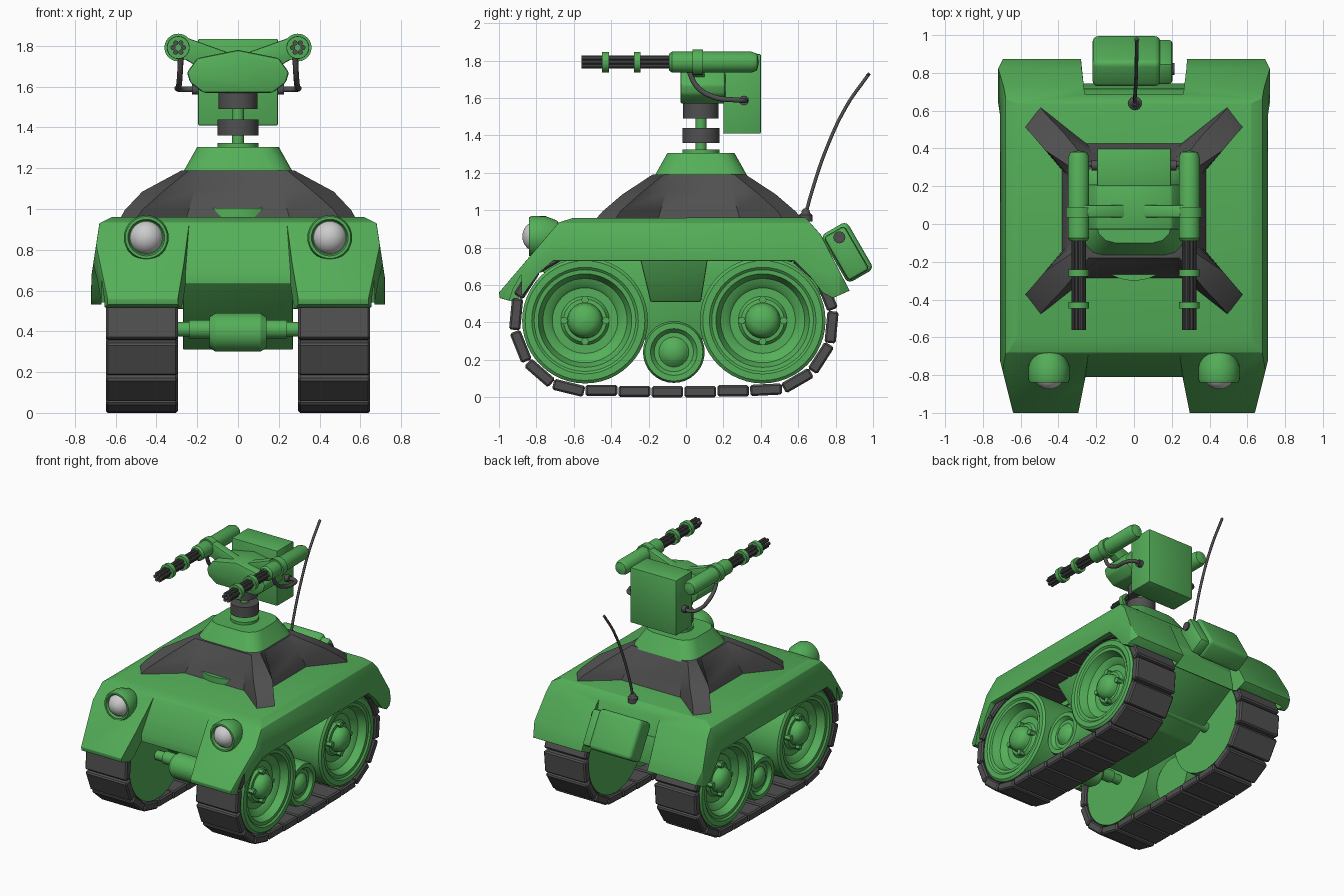
import bpy, bmesh
from math import sin, cos, pi, radians
from mathutils import Vector, Matrix

if "Cube" in bpy.data.objects:
    bpy.data.objects.remove(bpy.data.objects["Cube"])


def material(name, color):
    m = bpy.data.materials.new(name)
    m.diffuse_color = color
    m.use_nodes = True
    m.node_tree.nodes["Principled BSDF"].inputs["Base Color"].default_value = m.diffuse_color
    return m


GREEN = material("green_paint", (0.09, 0.43, 0.1, 1))
DARK = material("dark_metal", (0.08, 0.08, 0.08, 1))
LENS = material("lens_glass", (0.6, 0.6, 0.6, 1))


def activate(ob):
    bpy.ops.object.select_all(action='DESELECT')
    ob.select_set(True)
    bpy.context.view_layer.objects.active = ob


def finish(name, bm, mat, bevel=0.0, segs=2):
    bmesh.ops.remove_doubles(bm, verts=bm.verts[:], dist=1e-5)
    bmesh.ops.recalc_face_normals(bm, faces=bm.faces[:])
    if bevel:
        sharp = [e for e in bm.edges if e.calc_face_angle(0) > radians(25)]
        bmesh.ops.bevel(bm, geom=sharp, offset=bevel, segments=segs, profile=0.5,
                        affect='EDGES', clamp_overlap=True)
    me = bpy.data.meshes.new(name)
    bm.to_mesh(me)
    bm.free()
    ob = bpy.data.objects.new(name, me)
    bpy.context.collection.objects.link(ob)
    if mat:
        me.materials.append(mat)
    activate(ob)
    bpy.ops.object.shade_smooth_by_angle(angle=radians(32))
    return ob


def loft(rings):
    """Skin closed rings of equal length and cap both ends."""
    bm = bmesh.new()
    vs = [[bm.verts.new(p) for p in r] for r in rings]
    n = len(vs[0])
    for a, b in zip(vs, vs[1:]):
        for i in range(n):
            bm.faces.new((a[i], a[(i + 1) % n], b[(i + 1) % n], b[i]))
    bm.faces.new(vs[0])
    bm.faces.new(vs[-1])
    return bm


def side_prism(pts, x0, x1):
    """Side profile (y, z) swept from x0 to x1; either may be a function of (y, z)."""
    f = lambda x, p: x(*p) if callable(x) else x
    return loft([[(f(x, p), *p) for p in pts] for x in (x0, x1)])


def lathe(name, prof, at, axis, mat, n=32, flip=1):
    """Profile of (radius, height) turned about an axis through the point at."""
    rings = []
    for r, h in prof:
        r = max(r, 1e-4)
        ring = []
        for i in range(n):
            c, s = r * cos(2 * pi * i / n), r * sin(2 * pi * i / n)
            o = {'X': (h * flip, c, s), 'Y': (c, h, s), 'Z': (c, s, h)}[axis]
            ring.append(Vector(at) + Vector(o))
        rings.append(ring)
    return finish(name, loft(rings), mat)


def rod(name, at, axis, r, a, b, mat, n=24):
    return lathe(name, [(r, a), (r, b)], at, axis, mat, n)


def box(name, size, at, mat, bevel=0.01, tilt=0, segs=2):
    bm = bmesh.new()
    m = Matrix.Translation(at) @ Matrix.Rotation(tilt, 4, 'X') @ Matrix.Diagonal((*size, 1))
    bmesh.ops.create_cube(bm, size=1, matrix=m)
    return finish(name, bm, mat, bevel, segs)


def cable(name, pts, r, mat):
    cu = bpy.data.curves.new(name, 'CURVE')
    cu.dimensions = '3D'
    cu.bevel_depth, cu.bevel_resolution, cu.use_fill_caps = r, 3, True
    sp = cu.splines.new('BEZIER')
    sp.bezier_points.add(len(pts) - 1)
    for bp, p in zip(sp.bezier_points, pts):
        bp.co = p
        bp.handle_left_type = bp.handle_right_type = 'AUTO'
    ob = bpy.data.objects.new(name, cu)
    bpy.context.collection.objects.link(ob)
    cu.materials.append(mat)
    activate(ob)
    bpy.ops.object.convert(target='MESH')


def cut(ob, bm):
    cutter = finish("cutter", bm, None)
    cutter.hide_render = True
    mod = ob.modifiers.new("cut", 'BOOLEAN')
    mod.operation, mod.object, mod.solver = 'DIFFERENCE', cutter, 'EXACT'
    activate(ob)
    bpy.ops.object.modifier_apply(modifier=mod.name)
    bpy.data.objects.remove(cutter)


FRONT, REAR, WZ = -0.54, 0.41, 0.41   # wheel centres


def track_path(s, r):
    """Point and heading on the loop round both wheels, s in 0..1."""
    run, arc = REAR - FRONT, pi * r
    d = s * 2 * (run + arc)
    if d < run:
        return FRONT + d, WZ - r - 0.011 * sin(pi * d / run), 0
    if d < run + arc:
        a = (d - run) / r
        return REAR + r * sin(a), WZ - r * cos(a), a
    if d < 2 * run + arc:
        return REAR - (d - run - arc), WZ + r, pi
    a = (d - 2 * run - arc) / r
    return FRONT - r * sin(a), WZ + r * cos(a), pi + a


# Upper hull with fenders
shell = side_prism([(-1, .56), (-.68, .935), (-.6, .96), (.64, .96), (.72, .87), (.875, .57),
                    (.785, .53), (.73, .56), (.66, .65), (.58, .73), (-.71, .73), (-.79, .66),
                    (-.87, .55), (-.92, .51), (-.995, .53)], -.72, .72)
for sx in (-1, 1):
    for co, no in [((.68, 0, .93), (.23, 0, .035)), ((.62, 0, .96), (.03, 0, .06)),
                   ((.72, -.68, 0), (.32, -.08, 0)), ((.72, .82, 0), (.1, .05, 0))]:
        bmesh.ops.bisect_plane(shell, geom=shell.verts[:] + shell.edges[:] + shell.faces[:],
                               plane_co=(co[0] * sx, co[1], co[2]), plane_no=(no[0] * sx, no[1], no[2]),
                               clear_outer=True)
        bmesh.ops.holes_fill(shell, edges=[e for e in shell.edges if e.is_boundary], sides=0)
hull = finish("upper_hull", shell, GREEN, 0.01)
for sx in (-1, 1):
    well = [track_path(i / 60, .42)[:2] for i in range(60)]
    cut(hull, side_prism(well, sx * .285, sx * .67))
flare = lambda y, z: .235 + .2 * max(0, abs(y) - .7)
cut(hull, side_prism([(-.648, 1.0), (-.81, .69), (-.81, .4), (-1.2, .4), (-1.2, 1.0)],
                     lambda y, z: -flare(y, z), flare))
rear_flare = lambda y, z: .3 - .2 * max(0, .88 - y)
cut(hull, side_prism([(.67, 1.0), (.745, .6), (.745, .4), (1.2, .4), (1.2, 1.0)],
                     lambda y, z: -rear_flare(y, z), rear_flare))
activate(hull)
bpy.ops.object.shade_smooth_by_angle(angle=radians(40))

# Lower hull and its side brackets
finish("lower_hull", side_prism([(-.8, .7), (-.32, .31), (.3, .31), (.74, .56), (.72, .76), (-.76, .76)],
                                -.27, .27), GREEN, 0.008)
for sx in (-1, 1):
    finish("side_bracket", side_prism([(-.25, .76), (-.19, .51), (.08, .51), (.12, .76)],
                                      sx * .25, lambda y, z: sx * (.36 if z < .6 else .5)), GREEN, 0.008)

# Grey cross-shaped armour: rings built from one quadrant each
quads = [[(.385, .22, .95), (.58, .45, .95), (.5, .555, .95), (.255, .36, .95)],
         [(.37, .205, 1.0), (.555, .42, .995), (.47, .515, .995), (.24, .34, 1.0)],
         [(.33, .175, 1.1), (.47, .32, 1.085), (.37, .41, 1.085), (.21, .29, 1.1)],
         [(.275, .14, 1.19), (.275, .19, 1.19), (.24, .25, 1.19), (.18, .25, 1.19)]]
rings = []
for q in quads:
    ring = []
    for sx, sy in ((1, 1), (-1, 1), (-1, -1), (1, -1)):
        ring += [(sx * x, .07 + sy * y, z) for x, y, z in (q if sx * sy > 0 else q[::-1])]
    rings.append(ring)
finish("cross_armour", loft(rings), DARK)
rod("front_hatch", (0, -.05, 0), 'Z', .25, .94, 1.005, GREEN, 40)

# Turret base and post
turret = loft([[(sx * hx, .08 + sy * hy, z) for sx, sy in ((1, 1), (-1, 1), (-1, -1), (1, -1))]
               for hx, hy, z in ((.27, .25, 1.18), (.2, .18, 1.305))])
up = [e for e in turret.edges if abs(e.verts[0].co.z - e.verts[1].co.z) > .05]
bmesh.ops.bevel(turret, geom=up, offset=.09, segments=3, profile=.5, affect='EDGES')
finish("turret_base", turret, GREEN)
C = (0, .08, 0)
rod("turret_cap", C, 'Z', .1, 1.3, 1.325, GREEN)
rod("turret_post", C, 'Z', .03, 1.3, 1.6, GREEN)
rod("lower_collar", C, 'Z', .1, 1.36, 1.44, DARK)
rod("upper_collar", C, 'Z', .095, 1.49, 1.58, DARK)

# Gun cradle, ammunition box, arms
cradle = [(-.17, 1.57), (.17, 1.57), (.235, 1.62), (.25, 1.67), (.2, 1.74), (0, 1.78), (-.2, 1.74),
          (-.25, 1.67), (-.235, 1.62)]
finish("gun_cradle", loft([[(x, y, z) for x, z in cradle] for y in (-.03, .21)]), GREEN, 0.012)
box("ammunition_box", (.39, .2, .425), (0, .3, 1.622), GREEN, 0.006)
for sx in (-1, 1):
    arm = [(.04, 1.765), (.25, 1.84), (.29, 1.84), (.29, 1.75), (.2, 1.70), (.04, 1.68)]
    finish("gun_arm", loft([[(sx * x, y, z) for x, z in arm] for y in (.035, .1)]), GREEN, 0.008)
    g = (sx * .293, 0, 1.792)
    lathe("gun_body", [(0, -.09), (.045, -.09), (.056, -.075), (.056, .35), (.045, .38), (0, .39)],
          g, 'Y', GREEN)
    rod("gun_clamp", g, 'Y', .068, .035, .09, GREEN)
    for y in (-.43, -.26):
        rod("barrel_ring", g, 'Y', .055, y - .018, y + .018, GREEN)
    for i in range(6):
        a = i * pi / 3
        rod("gun_barrel", (g[0] + .026 * cos(a), 0, g[2] + .026 * sin(a)), 'Y', .0125, -.56, -.08, DARK, 10)
    cable("gun_cable", [(sx * .28, .01, 1.76), (sx * .285, .06, 1.66), (sx * .29, .15, 1.605),
                        (sx * .295, .26, 1.59), (sx * .27, .31, 1.587), (sx * .18, .31, 1.587)], .014, DARK)
    rod("cable_plug", (0, .31, 1.587), 'X', .026, sx * .19, sx * .225, DARK, 12)

# Running gear
wheel = [(0, .31), (.336, .31), (.336, .635), (.32, .648), (.285, .648), (.272, .637), (.25, .635),
         (.225, .58), (.19, .565), (.175, .55), (.13, .55), (.115, .57), (.095, .572), (.09, .6),
         (.075, .625), (.045, .642), (0, .648)]
roller = [(0, .4), (.165, .4), (.165, .58), (.155, .6), (.125, .6), (.105, .575), (.08, .575),
          (.06, .595), (.035, .61), (0, .612)]
for sx in (-1, 1):
    for y in (FRONT, REAR):
        lathe("road_wheel", wheel, (0, y, WZ), 'X', GREEN, 48, sx)
        for k in range(4):
            a = k * pi / 2
            rod("wheel_bolt", (0, y + .112 * cos(a), WZ + .112 * sin(a)), 'X', .021,
                sx * .55, sx * .6, GREEN, 6)
    lathe("small_roller", roller, (0, -.065, .242), 'X', GREEN, 32, sx)
    for i in range(24):
        y, z, a = track_path((i + .5) / 24, .37)
        box("track_shoe", (.353, .17, .06), (sx * .472, y, z), DARK, .01, a, 1)
for y in (FRONT, REAR):
    rod("axle", (0, y, WZ), 'X', .036, -.4, .4, GREEN)
lathe("front_gearbox", [(0, -.14), (.075, -.14), (.095, -.11), (.095, .11), (.075, .14), (0, .14)],
      (0, FRONT - .03, .395), 'X', GREEN)
for sx in (-1, 1):
    rod("axle_collar", (0, FRONT, WZ), 'X', .046, sx * .14, sx * .24, GREEN)

# Headlights
for sx in (-1, 1):
    p = (sx * .45, 0, .86)
    lathe("headlight_housing", [(0, -.8), (.083, -.82), (.09, -.84), (.103, -.84), (.11, -.82), (.108, -.75),
                                (.085, -.69), (.045, -.66), (0, -.65)], p, 'Y', GREEN)
    lathe("headlight_lens", [(.085 * sin(i * pi / 16), -.79 - .085 * cos(i * pi / 16)) for i in range(9)],
          p, 'Y', LENS)

# Rear stowage box and filler cap
box("rear_box", (.36, .16, .295), (-.04, .862, .775), GREEN, .03, radians(30), 3)
box("rear_box_side", (.1, .13, .27), (.155, .858, .77), GREEN, .02, radians(30))
rod("filler_cap", (0, .82, .855), 'X', .032, .14, .215, DARK, 16)

# Antenna
lathe("antenna_base", [(.036, .94), (.036, .975), (.024, .985), (.02, 1.0), (.01, 1.01)],
      (.005, .64, 0), 'Z', DARK, 16)
cable("antenna", [(.005, .64, .98), (.005, .67, 1.09), (.01, .755, 1.34), (.013, .86, 1.56),
                  (.015, .975, 1.725)], .0095, DARK)
lathe("antenna_tip", [(.0001, -.013), (.013, 0), (.0001, .013)], (.015, .975, 1.725), 'Z', DARK, 10)
